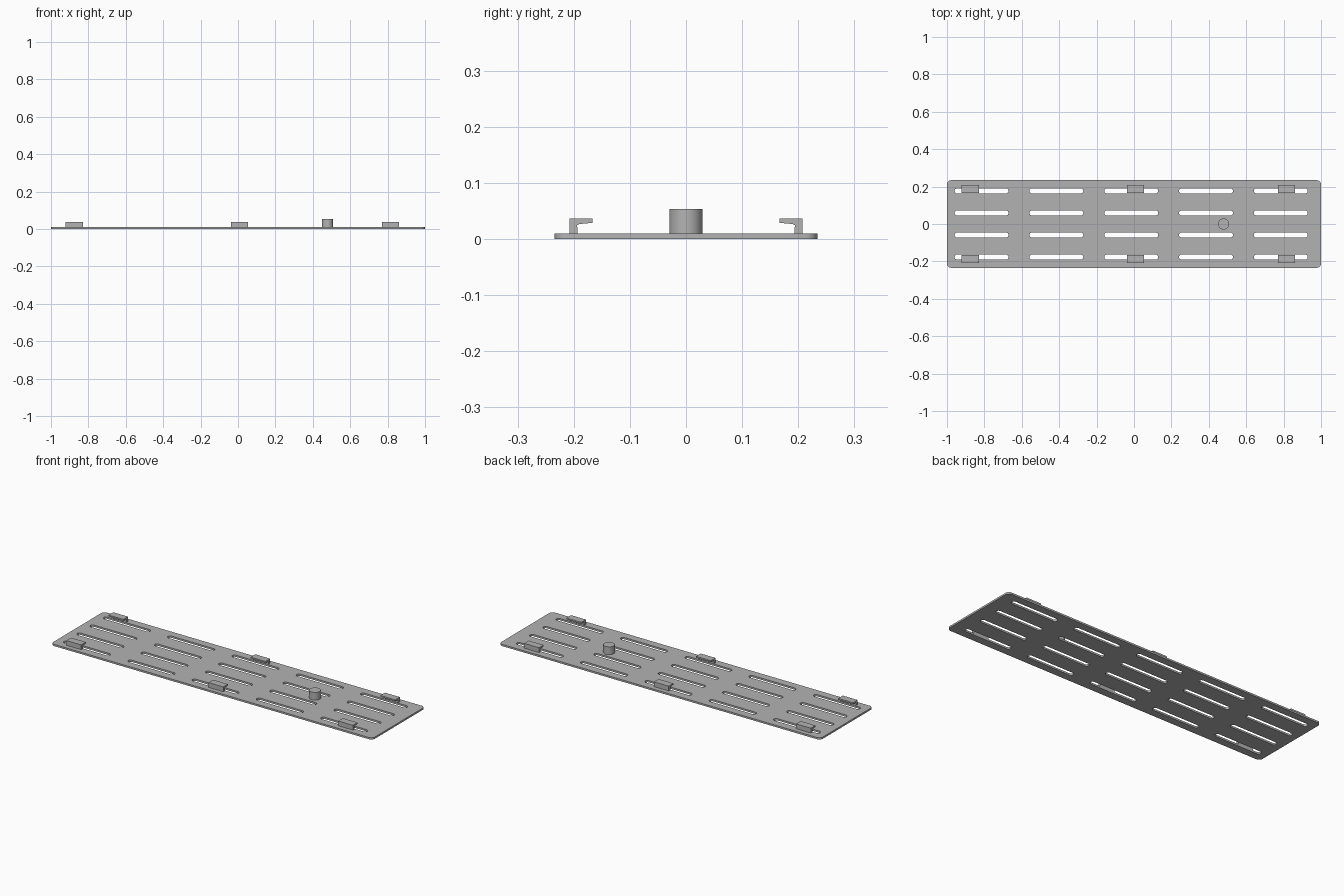
import bpy
import bmesh
from math import cos, sin, pi

cube = bpy.data.objects.get("Cube")
if cube:
    bpy.data.objects.remove(cube, do_unlink=True)

PLATE_TOP = 0.01

grey = bpy.data.materials.new("plain_grey")
grey.use_nodes = True
colour = (0.45, 0.45, 0.45, 1)
grey.diffuse_color = colour
grey.node_tree.nodes["Principled BSDF"].inputs["Base Color"].default_value = colour


def rounded_rect(cx, cy, half_x, half_y, radius, steps=8):
    """Counter-clockwise outline of a rectangle with round corners."""
    points = []
    corners = ((1, 1), (-1, 1), (-1, -1), (1, -1))
    for quarter, (sx, sy) in enumerate(corners):
        for i in range(steps + 1):
            a = (quarter + i / steps) * pi / 2
            points.append((cx + sx * (half_x - radius) + radius * cos(a),
                           cy + sy * (half_y - radius) + radius * sin(a)))
    return points


def add_object(name, mesh):
    obj = bpy.data.objects.new(name, mesh)
    bpy.context.collection.objects.link(obj)
    mesh.materials.clear()
    mesh.materials.append(grey)
    bpy.ops.object.select_all(action="DESELECT")
    obj.select_set(True)
    bpy.context.view_layer.objects.active = obj
    bpy.ops.object.shade_smooth_by_angle()
    return obj


# Slotted plate: a filled outline with slot-shaped holes, extruded
outlines = [rounded_rect(0, 0, 1, 0.234, 0.022)]
for column in range(5):
    for row in range(4):
        outlines.append(rounded_rect(-0.815 + 0.4 * column, -0.177 + 0.118 * row,
                                     0.144, 0.0135, 0.0134))
curve = bpy.data.curves.new("plate_outline", "CURVE")
curve.dimensions = "2D"
curve.fill_mode = "BOTH"
curve.extrude = PLATE_TOP / 2
for outline in outlines:
    spline = curve.splines.new("POLY")
    spline.points.add(len(outline) - 1)
    for point, (x, y) in zip(spline.points, outline):
        point.co = (x, y, 0, 1)
    spline.use_cyclic_u = True
helper = bpy.data.objects.new("plate_outline", curve)
bpy.context.collection.objects.link(helper)
graph = bpy.context.evaluated_depsgraph_get()
plate_mesh = bpy.data.meshes.new_from_object(helper.evaluated_get(graph))
bpy.data.objects.remove(helper, do_unlink=True)
bm = bmesh.new()
bm.from_mesh(plate_mesh)
bmesh.ops.remove_doubles(bm, verts=bm.verts, dist=0.0001)
bmesh.ops.translate(bm, verts=bm.verts, vec=(0, 0, PLATE_TOP / 2))
bmesh.ops.recalc_face_normals(bm, faces=bm.faces)
bm.to_mesh(plate_mesh)
bm.free()
add_object("slotted_plate", plate_mesh)

# Locating peg
bm = bmesh.new()
bmesh.ops.create_cone(bm, cap_ends=True, segments=48, radius1=0.0295,
                      radius2=0.0295, depth=0.049)
bmesh.ops.translate(bm, verts=bm.verts, vec=(0.479, 0, 0.0295))
peg_mesh = bpy.data.meshes.new("peg")
bm.to_mesh(peg_mesh)
bm.free()
add_object("peg", peg_mesh)

# Hooked clips along both long edges, lips pointing inward
CLIP_PROFILE = [(0.208, 0.008), (0.208, 0.037), (0.167, 0.037), (0.167, 0.029),
                (0.190, 0.027), (0.194, 0.025), (0.193, 0.008)]


def add_clip(name, x, side):
    bm = bmesh.new()
    face = bm.faces.new([bm.verts.new((x - 0.046, side * y, z))
                         for y, z in CLIP_PROFILE])
    grown = bmesh.ops.extrude_face_region(bm, geom=[face], use_keep_orig=True)
    moved = [v for v in grown["geom"] if isinstance(v, bmesh.types.BMVert)]
    bmesh.ops.translate(bm, verts=moved, vec=(0.092, 0, 0))
    bmesh.ops.recalc_face_normals(bm, faces=bm.faces)
    mesh = bpy.data.meshes.new(name)
    bm.to_mesh(mesh)
    bm.free()
    add_object(name, mesh)


for place, x in (("right", -0.876), ("middle", 0.008), ("left", 0.815)):
    for edge, side in (("front", -1), ("back", 1)):
        add_clip(f"{edge}_{place}_clip", x, side)
